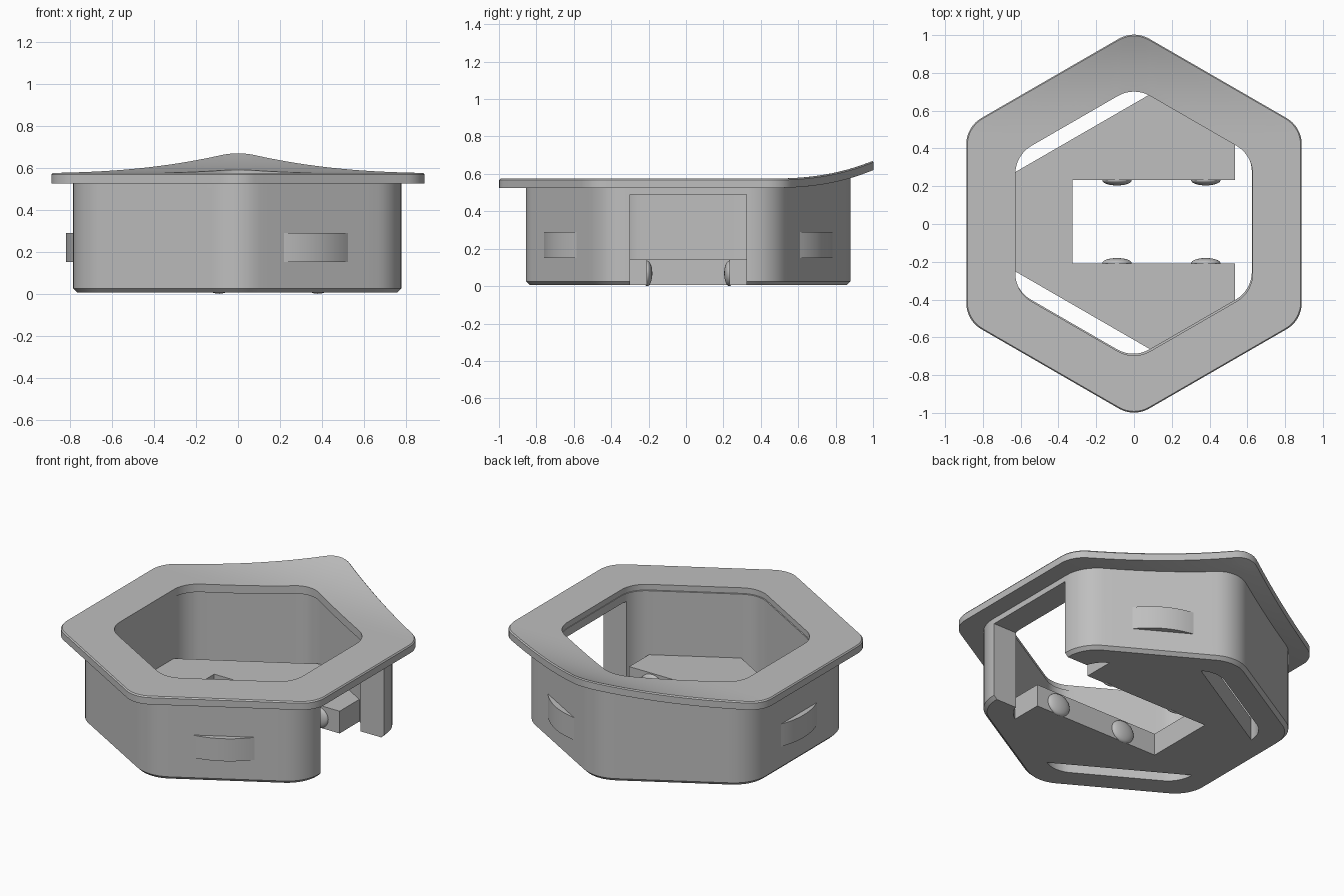
import bpy, bmesh
from math import sin, cos, radians, tan
from mathutils import Vector, Matrix

cube = bpy.data.objects.get("Cube")
if cube:
    bpy.data.objects.remove(cube)

GREY = 0.52
CENTRE = Vector((-0.004, 0.012, 0))
OUTER, INNER, FLOOR_CUT = 0.781, 0.628, 0.54
BOTTOM = 0.005

grey = bpy.data.materials.new("satin_grey")
grey.use_nodes = True
grey.diffuse_color = (GREY, GREY, GREY, 1)
grey.node_tree.nodes["Principled BSDF"].inputs["Base Color"].default_value = (GREY, GREY, GREY, 1)


def make(name, bm):
    bmesh.ops.recalc_face_normals(bm, faces=bm.faces)
    mesh = bpy.data.meshes.new(name)
    bm.to_mesh(mesh)
    bm.free()
    mesh.materials.append(grey)
    obj = bpy.data.objects.new(name, mesh)
    bpy.context.collection.objects.link(obj)
    return obj


def smooth(obj):
    bpy.ops.object.select_all(action="DESELECT")
    obj.select_set(True)
    bpy.context.view_layer.objects.active = obj
    bpy.ops.object.shade_smooth_by_angle(angle=radians(30))


def rounded_hex(apothem, radius, arc=8, straight=12):
    """Outline of a hexagon with flats facing +x and -x."""
    pts = []
    half = (apothem - radius) * tan(radians(30))
    for side in range(6):
        a = radians(60 * side)
        n, t = Vector((cos(a), sin(a))), Vector((-sin(a), cos(a)))
        for i in range(straight):
            pts.append(n * apothem + t * half * (2 * i / straight - 1))
        corner = n * (apothem - radius) + t * half
        for i in range(arc):
            b = a + radians(60 * i / arc)
            pts.append(corner + Vector((cos(b), sin(b))) * radius)
    return pts


def hex_ring(profile, centre):
    """Closed ring swept through (apothem, corner radius, z) sections."""
    bm = bmesh.new()
    loops = [[bm.verts.new((p.x + centre.x, p.y + centre.y, z))
              for p in rounded_hex(a, r)] for a, r, z in profile]
    for j, low in enumerate(loops):
        high = loops[(j + 1) % len(loops)]
        for i in range(len(low)):
            k = (i + 1) % len(low)
            bm.faces.new((low[i], low[k], high[k], high[i]))
    # rear lip sweeps upward
    for v in bm.verts:
        if v.co.z > 0.5 and v.co.y > 0.45:
            v.co.z += 0.095 * ((v.co.y - 0.45) / 0.55) ** 2.4
    return bm


def prism(outline, z0, z1):
    bm = bmesh.new()
    face = bm.faces.new([bm.verts.new((x, y, z0)) for x, y in outline])
    top = bmesh.ops.extrude_face_region(bm, geom=[face])["geom"]
    verts = [g for g in top if isinstance(g, bmesh.types.BMVert)]
    bmesh.ops.translate(bm, vec=(0, 0, z1 - z0), verts=verts)
    return bm


def placed(degrees):
    return Matrix.Translation(CENTRE) @ Matrix.Rotation(radians(degrees), 4, "Z")


# Flange with a lifted rear corner
steps = 6
blend = [i / steps for i in range(steps + 1)]
rim_out, rim_in, rad_out, rad_in = 0.888, INNER, 0.16, 0.17
under = [(rim_in + (rim_out - rim_in) * t, rad_in + (rad_out - rad_in) * t, 0.525) for t in blend]
over = [(a - 0.006 * (i == steps), r, 0.575) for i, (a, r, z) in enumerate(under)]
edge = [(rim_out, rad_out, 0.567)]
flange = make("flange", hex_ring(under + edge + over[::-1], Vector((0, 0.002, 0))))
smooth(flange)

# Hexagonal wall with a chamfered foot
wall = make("wall", hex_ring([
    (INNER, rad_in, BOTTOM), (OUTER - 0.02, 0.2, BOTTOM), (OUTER, 0.22, 0.025),
    (OUTER, 0.22, 0.54), (INNER, rad_in, 0.54)], CENTRE))

# Windows through every other side
cutters = []
for angle in (0, 120, 240):
    bm = prism([(0.45, -0.311), (1.1, -0.311), (1.1, 0.311), (0.45, 0.311)], -0.1, 0.49)
    bm.transform(placed(angle))
    cutter = make("window_cutter", bm)
    cutter.hide_render = True
    mod = wall.modifiers.new("window", "BOOLEAN")
    mod.operation, mod.solver, mod.object = "DIFFERENCE", "EXACT", cutter
    cutters.append(cutter)
bpy.context.view_layer.objects.active = wall
for mod in list(wall.modifiers):
    bpy.ops.object.modifier_apply(modifier=mod.name)
for cutter in cutters:
    bpy.data.objects.remove(cutter)
smooth(wall)


# Floor: hexagon pulled in behind the windows, with a slot open to the left
def meet(a, da, b, db):
    a, b = radians(a), radians(b)
    s = sin(b - a)
    return ((da * sin(b) - db * sin(a)) / s, (db * cos(a) - da * cos(b)) / s)


reach = [FLOOR_CUT, INNER + 0.02] * 3
corners = [meet(60 * i, reach[i], 60 * i + 60, reach[(i + 1) % 6]) for i in range(6)]
slot = 0.22
outline = corners + [(FLOOR_CUT, -slot), (-0.322, -slot), (-0.322, slot), (FLOOR_CUT, slot)]
bm = prism(outline, BOTTOM, 0.143)
bm.transform(placed(0))
make("floor", bm)

# Grip bumps along both slot sides
for side in (-1, 1):
    for i, x in enumerate((-0.09, 0.38)):
        bm = bmesh.new()
        bmesh.ops.create_uvsphere(bm, u_segments=32, v_segments=16, radius=1)
        bm.transform(Matrix.Translation((x, CENTRE.y + side * slot, 0.068))
                     @ Matrix.Diagonal((0.078, 0.028, 0.068, 1)))
        smooth(make("slot_bump", bm))

# Bowed clips on the closed sides
half, sag = 0.175, 0.034
arc = [(OUTER + sag * (1 - (i / 8) ** 2), half * i / 8) for i in range(-8, 9)]
for angle in (60, 180, 300):
    shift = 0.02 * sin(radians(angle))
    pts = [(OUTER - 0.03, -half + shift)] + [(x, y + shift) for x, y in arc] + [(OUTER - 0.03, half + shift)]
    bm = prism(pts, 0.15, 0.29)
    bm.transform(placed(angle))
    smooth(make("side_clip", bm))
